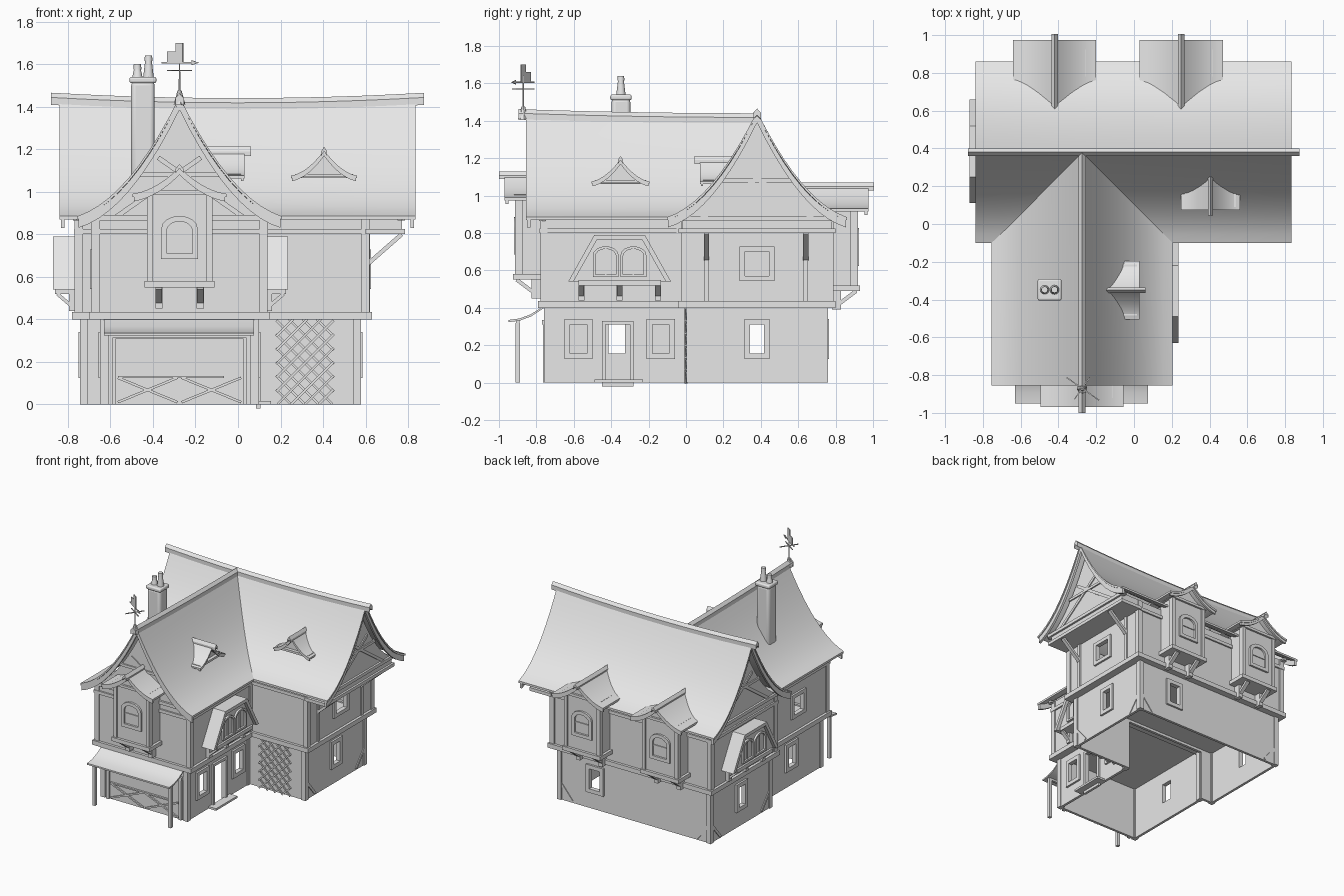
import bpy, bmesh
from math import radians, sin, cos, pi
from mathutils import Matrix, Vector

if "Cube" in bpy.data.objects:
    bpy.data.objects.remove(bpy.data.objects["Cube"])

plaster = bpy.data.materials.new("plain_grey")
plaster.use_nodes = True
plaster.diffuse_color = (0.8, 0.8, 0.8, 1)
plaster.node_tree.nodes["Principled BSDF"].inputs["Base Color"].default_value = (0.8, 0.8, 0.8, 1)
frame = Matrix.Identity(4)
built = []


# Local frame on a wall: x along the wall, -y outward, z up
def at(x=0, y=0, deg=0):
    global frame
    frame = Matrix.Translation((x, y, 0)) @ Matrix.Rotation(radians(deg), 4, 'Z')


def add(name, bm, push=None):
    if push:
        new = bmesh.ops.extrude_face_region(bm, geom=bm.faces[:])["geom"]
        bmesh.ops.translate(bm, vec=push, verts=[g for g in new if isinstance(g, bmesh.types.BMVert)])
    bmesh.ops.recalc_face_normals(bm, faces=bm.faces[:])
    bm.transform(frame)
    mesh = bpy.data.meshes.new(name)
    bm.to_mesh(mesh)
    bm.free()
    mesh.materials.append(plaster)
    ob = bpy.data.objects.new(name, mesh)
    bpy.context.collection.objects.link(ob)
    built.append(ob)
    return ob


def box(name, x0, x1, y0, y1, z0, z1):
    bm = bmesh.new()
    m = Matrix.Translation(((x0 + x1) / 2, (y0 + y1) / 2, (z0 + z1) / 2))
    bmesh.ops.create_cube(bm, size=1, matrix=m @ Matrix.Diagonal((x1 - x0, y1 - y0, z1 - z0, 1)))
    return add(name, bm)


def beam(name, a, b, depth, width):
    a, b = Vector(a), Vector(b)
    bm = bmesh.new()
    m = Matrix.Translation((a + b) / 2) @ (b - a).to_track_quat('Z', 'Y').to_matrix().to_4x4()
    bmesh.ops.create_cube(bm, size=1, matrix=m @ Matrix.Diagonal((depth, width, (b - a).length, 1)))
    return add(name, bm)


def cone(name, x, y, z0, z1, r0, r1, sides=12):
    bm = bmesh.new()
    bmesh.ops.create_cone(bm, cap_ends=True, segments=sides, radius1=r0, radius2=r1, depth=z1 - z0,
                          matrix=Matrix.Translation((x, y, (z0 + z1) / 2)))
    return add(name, bm)


def prism(name, pts, y0, y1):
    bm = bmesh.new()
    bm.faces.new([bm.verts.new((x, y0, z)) for x, z in pts])
    return add(name, bm, (0, y1 - y0, 0))


def outline(u, r, z0, z1, arch):
    pts = [(u - r, z0), (u + r, z0)]
    if arch:
        return pts + [(u + r * cos(i * pi / 8), z1 - r * 0.7 * (1 - sin(i * pi / 8))) for i in range(9)]
    return pts + [(u + r, z1), (u - r, z1)]


# Window surround
def surround(name, u, r, z0, z1, t=0.025, y=0, arch=False):
    bm = bmesh.new()
    inner, outer = ([bm.verts.new((x, y - 0.015, z)) for x, z in outline(u, r + g, z0 - g, z1 + g, arch)]
                    for g in (0, t))
    n = len(inner)
    for i in range(n):
        j = (i + 1) % n
        bm.faces.new((outer[i], outer[j], inner[j], inner[i]))
    add(name, bm, (0, 0.02, 0))


# Wall panel with openings (u, half width, z0, z1, surround width)
def wall(name, half, z0, z1, holes):
    xs = sorted({-half, half} | {h[0] + s * h[1] for h in holes for s in (-1, 1)})
    zs = sorted({z0, z1} | {z for h in holes for z in h[2:4]})
    bm = bmesh.new()
    grid = [[bm.verts.new((x, 0, z)) for z in zs] for x in xs]
    for i in range(len(xs) - 1):
        for j in range(len(zs) - 1):
            cx, cz = (xs[i] + xs[i + 1]) / 2, (zs[j] + zs[j + 1]) / 2
            if not any(abs(cx - h[0]) < h[1] and h[2] < cz < h[3] for h in holes):
                bm.faces.new((grid[i][j], grid[i + 1][j], grid[i + 1][j + 1], grid[i][j + 1]))
    bmesh.ops.delete(bm, geom=[v for v in bm.verts if not v.link_faces], context='VERTS')
    add(name, bm, (0, 0.02, 0))
    for h in holes:
        if h[4]:
            surround(name + "_window_frame", *h)


# One storey: four walls with timber posts and rails
def storey(name, x0, x1, y0, y1, z0, z1, holes, skip=(), braces=True):
    cx, cy, w, d = (x0 + x1) / 2, (y0 + y1) / 2, (x1 - x0) / 2, (y1 - y0) / 2
    sides = [("front", cx, y0, 0, w), ("right", x1, cy, 90, d), ("back", cx, y1, 180, w), ("left", x0, cy, -90, d)]
    for side, x, y, deg, half in sides:
        if side in skip:
            continue
        at(x, y, deg)
        wall(f"{name}_{side}_wall", half, z0, z1, holes.get(side, []))
        for s in (-1, 1):
            box(f"{name}_{side}_post", *sorted((s * (half + 0.008), s * (half - 0.03))), -0.008, 0.03, z0, z1)
            if braces and side != "front":
                beam(f"{name}_{side}_brace", (s * (half - 0.02), 0, 0.13), (s * (half - 0.12), 0, 0.01), 0.012, 0.02)
        if z0 > 0.2:
            box(f"{name}_{side}_belt", -half - 0.02, half + 0.02, -0.02, 0.04, z0 - 0.01, z0 + 0.025)
            box(f"{name}_{side}_top_rail", -half - 0.01, half + 0.01, -0.012, 0.02, 0.8, 0.825)
    at()
    if z0 > 0.2:
        box(name + "_floor", x0, x1, y0, y1, z0, z0 + 0.015)


def flare(half, eave, peak, n=10, k=0.75):
    ts = [i / n for i in range(-n, n + 1)]
    return [(half * t, eave + (peak - eave) * (1 - abs(t)) * (1 - k * abs(t))) for t in ts]


# Flared gable roof along local y, rising by lift towards its ends
def roof(name, half, eave, peak, y0, y1, thick=0.016, lift=0, base=0, n=10):
    bm = bmesh.new()
    rows = []
    for j in range(13):
        y = y0 + (y1 - y0) * j / 12
        up = lift * ((y - base) / (y0 - base)) ** 2
        rows.append([bm.verts.new((x, y, z + up * ((1 - abs(x) / half) if half > 0.1 else 1)))
                     for x, z in flare(half, eave, peak, n)])
    for a, b in zip(rows, rows[1:]):
        for i in range(2 * n):
            bm.faces.new((a[i], a[i + 1], b[i + 1], b[i]))
    add(name, bm, (0, 0, -thick))


# Gable wall with rail, collar and diagonal timbers
def gable(name, y):
    prism(name + "_wall", flare(0.44, 0.865, 1.4), y, y + 0.02)
    box(name + "_rail", -0.43, 0.43, y - 0.015, y + 0.01, 0.865, 0.89)
    box(name + "_collar", -0.19, 0.19, y - 0.01, y + 0.01, 1.07, 1.09)
    for s in (-1, 1):
        beam(name + "_brace", (s * 0.3, y, 0.88), (-s * 0.1, y, 1.16), 0.015, 0.022)


# Hanging bay with its own little roof
def oriel(dz, back):
    box("oriel_body", -0.145, 0.145, -0.13, 0.01, 0.57 + dz, 1.0 + dz)
    prism("oriel_gable", flare(0.17, 1.0 + dz, 1.1 + dz), -0.13, 0)
    box("oriel_sill", -0.165, 0.165, -0.15, 0, 0.55 + dz, 0.58 + dz)
    box("oriel_head", -0.165, 0.165, -0.145, 0, 0.985 + dz, 1.005 + dz)
    for s in (-1, 1):
        box("oriel_post", s * 0.14 - 0.014, s * 0.14 + 0.014, -0.14, -0.1, 0.57 + dz, 0.99 + dz)
        box("oriel_bracket", s * 0.097 - 0.017, s * 0.097 + 0.017, -0.05, 0, 0.45 + dz, 0.55 + dz)
        beam("oriel_strut", (s * 0.097, -0.13, 0.55 + dz), (s * 0.097, -0.01, 0.46 + dz), 0.03, 0.02)
    surround("oriel_window", 0, 0.06, 0.71 + dz, 0.86 + dz, 0.026, -0.13, True)
    box("oriel_transom", -0.06, 0.06, -0.137, -0.12, 0.785 + dz, 0.793 + dz)
    roof("oriel_roof", 0.22, 0.99 + dz, 1.115 + dz, -0.195, back)
    roof("oriel_bargeboard", 0.215, 0.98 + dz, 1.105 + dz, -0.19, -0.175, 0.025)
    roof("oriel_ridge", 0.018, 1.108 + dz, 1.13 + dz, -0.225, back, 0.02, n=1)


# Wide bay under a mansard-shaped hood
def bay():
    half = [(0.275, 0.54), (0.135, 0.79), (0.12, 0.765), (0.247, 0.54)]
    prism("bay_hood", half[:2] + [(-x, z) for x, z in half[1::-1] + half[:1:-1]] + half[2:], -0.105, 0)
    prism("bay_front", half[2:] + [(-x, z) for x, z in half[:1:-1]], -0.08, 0)
    box("bay_sill", -0.22, 0.22, -0.095, 0, 0.52, 0.548)
    for u in (-0.074, 0.074):
        surround("bay_window", u, 0.055, 0.578, 0.715, 0.014, -0.08, True)
        box("bay_mullion", u - 0.004, u + 0.004, -0.087, -0.07, 0.578, 0.715)
    for u in (-0.205, 0, 0.205):
        box("bay_bracket", u - 0.016, u + 0.016, -0.03, 0, 0.44, 0.52)
        beam("bay_strut", (u, -0.085, 0.52), (u, -0.01, 0.455), 0.03, 0.016)


# Small roof dormer, placed from the ridge outward
def dormer():
    roof("dormer_roof", 0.155, 1.075, 1.195, -0.305, -0.12, 0.012)
    roof("dormer_ridge", 0.014, 1.19, 1.212, -0.335, -0.13, 0.022, n=1)
    roof("dormer_bargeboard", 0.15, 1.068, 1.186, -0.3, -0.288, 0.018)
    prism("dormer_front", flare(0.14, 1.065, 1.18), -0.265, -0.15)
    box("dormer_sill", -0.135, 0.135, -0.29, -0.2, 1.068, 1.084)


# Storeys
low, high = (0.155, 0.31, 0.03), (0.57, 0.7, 0.028)
storey("main_ground", -0.735, 0.57, 0.01, 0.75, 0, 0.41,
       {"front": [(-0.1925, 0.345, 0, 0.39, 0)], "right": [(0, 0.037, *low)], "left": [(0, 0.037, *low)],
        "back": [(-0.333, 0.045, *low)]})
storey("wing_ground", -0.64, 0.09, -0.75, 0.01, 0, 0.41,
       {"right": [(-0.205, 0.045, *low), (0.005, 0.065, 0, 0.31, 0.02), (0.235, 0.045, *low)],
        "left": [(0, 0.045, *low)]}, ("back",), False)
storey("main_upper", -0.76, 0.61, -0.02, 0.78, 0.41, 0.88, {"right": [(0, 0.065, *high)]}, braces=False)
storey("wing_upper", -0.68, 0.13, -0.77, -0.02, 0.41, 0.88, {"left": [(0, 0.06, *high)]}, ("back",), False)
box("door_step", 0.09, 0.155, -0.49, -0.23, 0, 0.016)

# Main roof with an overhanging right gable
at(0, 0.38, 90)
roof("main_roof", 0.48, 0.885, 1.425, -0.835, 0.84, lift=0.025)
roof("main_ridge", 0.02, 1.418, 1.44, -0.875, 0.88, 0.035, lift=0.025, n=1)
for y in (-0.828, 0.815):
    roof("main_bargeboard", 0.475, 0.875, 1.435, y, y + 0.018, 0.045)
gable("right_gable", -0.77)
box("jetty", -0.4, 0.4, -0.77, -0.6, 0.82, 0.885)
box("jetty_floor", -0.42, 0.42, -0.785, -0.6, 0.8, 0.825)
for u in (-0.27, 0.26):
    beam("jetty_strut", (u, -0.77, 0.8), (u, -0.61, 0.66), 0.028, 0.02)
    box("jetty_post", u - 0.012, u + 0.012, -0.62, -0.6, 0.43, 0.8)
at(0, 0.38, -90)
gable("left_gable", -0.76)

# Front wing roof
at(-0.275, 0, 0)
roof("wing_roof", 0.48, 0.885, 1.425, -0.855, 0.38, lift=0.02, base=0.38)
roof("wing_ridge", 0.02, 1.418, 1.44, -0.895, 0.38, 0.035, lift=0.022, base=0.38, n=1)
roof("wing_bargeboard", 0.475, 0.875, 1.43, -0.85, -0.832, 0.045)
gable("front_gable", -0.77)

# Oriels, bays and dormers
for x, y, deg, dz, back in ((-0.275, -0.775, 0, 0, 0.01), (-0.42, 0.78, 180, -0.06, 0.18), (0.25, 0.78, 180, -0.06, 0.18)):
    at(x, y, deg)
    oriel(dz, back)
for x, y, deg in ((0.13, -0.355, 90), (-0.765, 0.385, -90)):
    at(x, y, deg)
    bay()
for x, y, deg in ((0.405, 0.38, 0), (-0.275, -0.35, 90)):
    at(x, y, deg)
    dormer()

# Awning and stall front
at(0, 0, 90)
curve = [(-0.95, 0.335), (-0.89, 0.343), (-0.83, 0.365), (-0.76, 0.41)]
prism("awning", curve + [(y, z - 0.012) for y, z in curve[::-1]], -0.075, 0.63)
at(-0.275, -0.75, 0)
box("awning_beam", -0.335, 0.335, -0.16, -0.14, 0.315, 0.338)
box("stall_lintel", -0.33, 0.33, -0.02, 0, 0.31, 0.335)
box("stall_rail", -0.29, 0.21, -0.015, 0, 0.124, 0.134)
for s in (-1, 1):
    box("awning_post", s * 0.325 - 0.012, s * 0.325 + 0.012, -0.162, -0.138, 0, 0.32)
    box("stall_post", s * 0.31 - 0.012, s * 0.31 + 0.012, -0.015, 0, 0, 0.32)
    for c in (-0.15, 0.15):
        beam("stall_cross", (c - s * 0.14, -0.004, 0.01), (c + s * 0.14, -0.004, 0.125), 0.012, 0.012)

# Garden lattice
at(0.315, 0, 0)
for s in (-1, 1):
    for i in range(-2, 9):
        c = i * 0.065
        a, b = max(-0.135, -c), min(0.135, 0.4 - c)
        if b - a > 0.02:
            beam("lattice_slat", (s * a, -0.004 * s, a + c), (s * b, -0.004 * s, b + c), 0.008, 0.011)

# Chimney
at(-0.447, -0.348, 0)
stack = box("chimney_stack", -0.055, 0.055, -0.05, 0.05, 1.05, 1.52)
cap = box("chimney_cap", -0.063, 0.063, -0.057, 0.057, 1.51, 1.54)
for ob, w in ((stack, 0.02), (cap, 0.01)):
    mod = ob.modifiers.new("soft_edges", 'BEVEL')
    mod.width, mod.segments = w, 3
for x, top in ((-0.026, 1.6), (0.026, 1.64)):
    cone("chimney_pot", x, 0, 1.53, top - 0.02, 0.026, 0.015)
    cone("pot_rim", x, 0, top - 0.025, top, 0.019, 0.017)

# Weather vane
at(-0.275, -0.87, -35)
cone("vane_finial", 0, 0, 1.41, 1.475, 0.028, 0.01, 8)
cone("vane_rod", 0, 0, 1.45, 1.66, 0.004, 0.003, 6)
box("vane_arrow", -0.1, 0.1, -0.003, 0.003, 1.603, 1.61)
prism("vane_head", [(0.07, 1.595), (0.11, 1.606), (0.07, 1.618)], -0.003, 0.003)
prism("vane_flag", [(-0.07, 1.61), (0.02, 1.61), (0.02, 1.7), (-0.02, 1.7), (-0.02, 1.66), (-0.07, 1.66)], -0.003, 0.003)
box("vane_cross", -0.07, 0.07, -0.003, 0.003, 1.567, 1.573)
box("vane_cross", -0.003, 0.003, -0.07, 0.07, 1.567, 1.573)

for ob in bpy.context.selected_objects:
    ob.select_set(False)
for ob in built:
    ob.select_set(True)
bpy.context.view_layer.objects.active = built[0]
bpy.ops.object.shade_smooth_by_angle(angle=radians(30))
